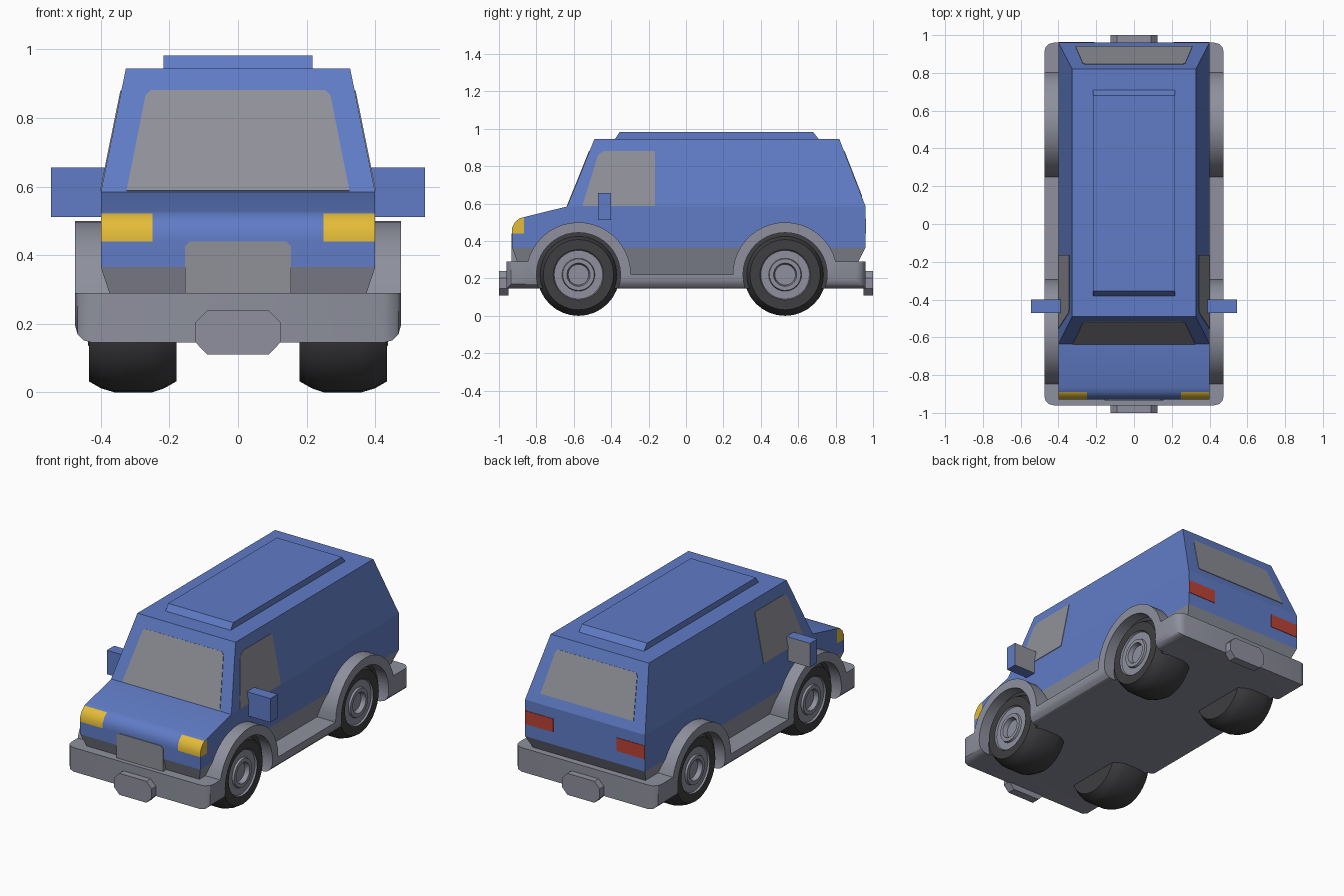
import bpy, bmesh, math
from mathutils import Vector

if "Cube" in bpy.data.objects:
    bpy.data.objects.remove(bpy.data.objects["Cube"])


def material(name, rgb):
    m = bpy.data.materials.new(name)
    m.diffuse_color = [(c / 255 / 12.92 if c < 11 else ((c / 255 + .055) / 1.055) ** 2.4) for c in rgb] + [1]
    m.use_nodes = True
    m.node_tree.nodes["Principled BSDF"].inputs["Base Color"].default_value = m.diffuse_color
    return m


BLUE = material("blue_paint", (96, 124, 198))
GREY = material("grey_plastic", (142, 144, 157))
GLASS = material("window_grey", (144, 145, 153))
BLACK = material("tyre_black", (62, 62, 65))
YELLOW = material("headlight_yellow", (228, 188, 56))
RED = material("tail_light_red", (188, 66, 52))


def finish(name, bm, mats, smooth=None):
    bmesh.ops.recalc_face_normals(bm, faces=bm.faces[:])
    me = bpy.data.meshes.new(name)
    bm.to_mesh(me)
    bm.free()
    ob = bpy.data.objects.new(name, me)
    bpy.context.collection.objects.link(ob)
    for m in mats:
        me.materials.append(m)
    if smooth:
        shade(ob, smooth)
    return ob


def shade(ob, angle):
    bpy.ops.object.select_all(action='DESELECT')
    ob.select_set(True)
    bpy.context.view_layer.objects.active = ob
    bpy.ops.object.shade_smooth_by_angle(angle=math.radians(angle))


def loft(bm, rings):
    """Bridge equal rings of points and cap both ends."""
    rows = [[bm.verts.new(p) for p in r] for r in rings]
    n = len(rows[0])
    for a, b in zip(rows, rows[1:]):
        for i in range(n):
            bm.faces.new((a[i], a[(i + 1) % n], b[(i + 1) % n], b[i]))
    bm.faces.new(rows[0])
    bm.faces.new(rows[-1])
    return bm


def prism(pts, axis, a, b):
    put = (lambda t, u, v: (t, u, v)) if axis == 'x' else (lambda t, u, v: (u, t, v))
    return loft(bmesh.new(), [[put(t, u, v) for u, v in pts] for t in (a, b)])


def rect(x, y0, y1, z):
    return [(-x, y0, z), (x, y0, z), (x, y1, z), (-x, y1, z)]


def plate(name, pts, out, mat):
    """Thin flat panel sitting on a body surface, facing the 'out' direction."""
    p = [Vector(q) for q in pts]
    n = (p[1] - p[0]).cross(p[2] - p[0]).normalized()
    if n.dot(Vector(out)) < 0:
        n = -n
    finish(name, loft(bmesh.new(), [[q - n * .003 for q in p], [q + n * .003 for q in p]]), [mat])


AXLES = (-.575, .53)
WHEEL_Z = .22

# Lower body with hood; headlights are cut into its front corners
bm = prism([(-.93, .365), (-.93, .47), (-.915, .5), (-.89, .522), (-.635, .585), (.96, .585), (.96, .365)],
           'x', -.4, .4)
for co, no in (((.25, 0, 0), (1, 0, 0)), ((-.25, 0, 0), (1, 0, 0)),
               ((0, -.865, 0), (0, 1, 0)), ((0, 0, .44), (0, 0, 1))):
    bmesh.ops.bisect_plane(bm, geom=bm.verts[:] + bm.edges[:] + bm.faces[:], plane_co=co, plane_no=no)
bmesh.ops.recalc_face_normals(bm, faces=bm.faces[:])
for f in bm.faces:
    c = f.calc_center_median()
    if c.y < -.865 and c.z > .44 and abs(c.x) > .25 and f.normal.z < .9:
        f.material_index = 1
finish("lower_body", bm, [BLUE, YELLOW], 30)

# Cabin, grey underbody and roof panel
finish("cabin", loft(bmesh.new(), [rect(.4, -.635, .96, .585), rect(.327, -.49, .82, .945)]), [BLUE])
finish("underbody", loft(bmesh.new(), [rect(.345, -.87, .875, .2), rect(.4, -.93, .96, .365)]), [GREY])
finish("roof_panel", prism([(-.38, .94), (-.38, .945), (-.355, .982), (.68, .982), (.71, .945), (.71, .94)],
                           'x', -.217, .217), [BLUE])

# Chassis: bumpers, sills and wheel arches as one side profile
outline = [(-.96, .145), (-.96, .29)]
for y, a0, a1 in ((AXLES[0], 165.5, 0), (AXLES[1], 180, 14.5)):
    for i in range(21):
        a = math.radians(a0 + (a1 - a0) * i / 20)
        outline.append((y + .28 * math.cos(a), WHEEL_Z + .28 * math.sin(a)))
outline += [(.96, .29), (.96, .145)]
bm = prism(outline, 'x', -.475, .475)
corners = [e for e in bm.edges if abs(e.verts[0].co.x - e.verts[1].co.x) < 1e-4
           and all(abs(v.co.y) > .955 for v in e.verts)]
bmesh.ops.bevel(bm, geom=corners, offset=.05, segments=3, profile=.5, affect='EDGES')
chassis = finish("chassis", bm, [GREY, BLACK])

# Wheel wells cut out of the chassis
bm = bmesh.new()
for y in AXLES:
    for s in (-1, 1):
        ring = [(y + .225 * math.cos(i * math.pi / 20), WHEEL_Z + .225 * math.sin(i * math.pi / 20))
                for i in range(40)]
        loft(bm, [[(s * x, u, v) for u, v in ring] for x in (.405, .6)])
cutter = finish("well_cutter", bm, [GREY])
cutter.hide_render = True
mod = chassis.modifiers.new("wells", 'BOOLEAN')
mod.operation = 'DIFFERENCE'
mod.solver = 'EXACT'
mod.object = cutter
bpy.context.view_layer.objects.active = chassis
bpy.ops.object.modifier_apply(modifier=mod.name)
bpy.data.objects.remove(cutter)
for f in chassis.data.polygons:
    f.material_index = 1 if abs(f.normal.x) > .9 and abs(f.center.x) < .42 else 0
shade(chassis, 30)

# Wheels: turned profile of (x, radius), tyre first and then the hub
TYRE = [(.18, .12), (.18, .188), (.215, .208), (.25, .22), (.36, .22), (.4, .208), (.435, .188), (.435, .135)]
HUB = [(.425, .13), (.425, .088), (.437, .084), (.437, .062), (.41, .055)]
N = 32
for y, end in zip(AXLES, ("front", "rear")):
    for s, side in ((-1, "left"), (1, "right")):
        bm = loft(bmesh.new(), [[(s * x, y + r * math.cos(2 * math.pi * i / N),
                                  WHEEL_Z + r * math.sin(2 * math.pi * i / N)) for i in range(N)]
                                for x, r in TYRE + HUB])
        for f in bm.faces:
            c = f.calc_center_median()
            if abs(c.x) > .4 and math.hypot(c.y - y, c.z - WHEEL_Z) < .14:
                f.material_index = 1
        finish(f"{end}_{side}_wheel", bm, [BLACK, GREY], 35)

# Bumper blocks, front and rear
for name, s in (("front_bumper_block", -1), ("rear_bumper_block", 1)):
    finish(name, prism([(-.125, .147), (-.09, .11), (.09, .11), (.125, .147),
                        (.125, .203), (.09, .239), (-.09, .239), (-.125, .203)],
                       'y', s * .95, s * 1), [GREY])

# Grille
finish("grille", prism([(-.155, .28), (.155, .28), (.155, .425), (.14, .44), (-.14, .44), (-.155, .425)],
                       'y', -.934, -.86), [GLASS])


# Windows: points placed on the sloping cabin planes by height
def k(z):
    return (z - .585) / .36


def windscreen(x, z):
    return (x, -.635 + .145 * k(z), z)


def rear(x, z):
    return (x, .96 - .14 * k(z), z)


plate("windscreen", [windscreen(x, z) for x, z in
                     ((-.325, .587), (.325, .587), (.27, .865), (.255, .88), (-.255, .88), (-.27, .865))],
      (0, -1, 0), GLASS)
plate("rear_window", [rear(x, z) for x, z in
                      ((-.31, .637), (.31, .637), (.272, .865), (.26, .88), (-.26, .88), (-.272, .865))],
      (0, 1, 0), GLASS)

for s, side in ((-1, "left"), (1, "right")):
    plate(f"{side}_window", [(s * (.4 - .073 * k(z)), y, z) for y, z in
                             ((-.555, .587), (-.165, .587), (-.165, .88), (-.44, .88), (-.47, .86))],
          (s, 0, 0), GLASS)
    # Tail lights
    plate(f"{side}_tail_light", [(s * x, .96, z) for x, z in ((.21, .44), (.399, .44), (.399, .52), (.21, .52))],
          (0, 1, 0), RED)
    # Mirrors with grey glass on the rear face
    bm = prism([(s * .385, .512), (s * .545, .512), (s * .545, .656), (s * .385, .656)], 'y', -.47, -.4)
    for f in bm.faces:
        f.material_index = int(f.calc_center_median().y > -.405)
    finish(f"{side}_mirror", bm, [BLUE, GLASS])
